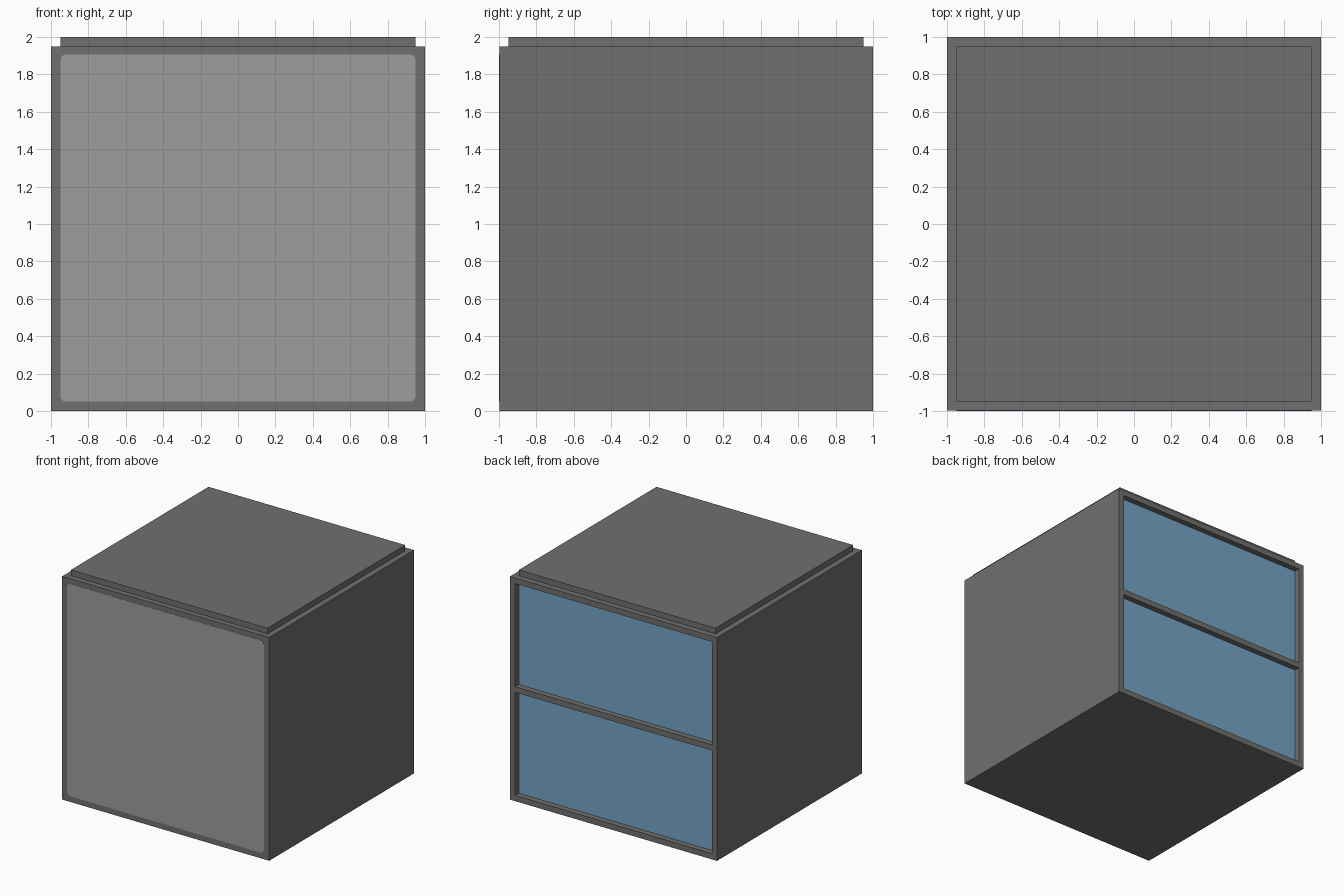
import bpy, bmesh, math
from mathutils import Vector

if "Cube" in bpy.data.objects:
    bpy.data.objects.remove(bpy.data.objects["Cube"], do_unlink=True)


def linear(c):
    c /= 255
    return c / 12.92 if c <= 0.04045 else ((c + 0.055) / 1.055) ** 2.4


def material(name, rgb):
    m = bpy.data.materials.new(name)
    m.use_nodes = True
    col = (*[linear(c) for c in rgb], 1)
    m.diffuse_color = col
    m.node_tree.nodes["Principled BSDF"].inputs["Base Color"].default_value = col
    return m


dark_grey = material("dark_grey", (112, 113, 110))
light_grey = material("light_grey", (157, 157, 157))
blue = material("blue", (118, 165, 198))


def box(name, lo, hi, mats=()):
    """Axis-aligned box between two corners."""
    lo, hi = Vector(lo), Vector(hi)
    bm = bmesh.new()
    bmesh.ops.create_cube(bm, size=1)
    for v in bm.verts:
        v.co = (lo + hi) / 2 + v.co * (hi - lo)
    return finish(name, bm, mats)


def finish(name, bm, mats):
    mesh = bpy.data.meshes.new(name)
    bm.to_mesh(mesh)
    bm.free()
    for m in mats:
        mesh.materials.append(m)
    ob = bpy.data.objects.new(name, mesh)
    bpy.context.collection.objects.link(ob)
    return ob


# Cabinet body, with two shallow recesses cut into the back
FRONT = -0.998
RIM = 0.95
body = box("cabinet_body", (-1, FRONT, 0), (1, 1, 1.95), (dark_grey, blue))
bpy.context.view_layer.objects.active = body
for z in (0.05, 1.0):
    cutter = box("recess_cutter", (-RIM, 0.95, z), (RIM, 1.1, z + 0.9))
    cutter.hide_render = True
    mod = body.modifiers.new("recess", 'BOOLEAN')
    mod.operation, mod.solver, mod.object = 'DIFFERENCE', 'EXACT', cutter
    bpy.ops.object.modifier_apply(modifier=mod.name)
    bpy.data.objects.remove(cutter, do_unlink=True)

# Recess floors are blue, everything else grey
for p in body.data.polygons:
    p.material_index = int(p.normal.y > 0.9 and p.center.y < 0.98)

# Raised lid slab
box("top_slab", (-RIM, -RIM, 1.95), (RIM, RIM, 2.0), (dark_grey,))

# Thin rounded front panel
bm = bmesh.new()
r, steps = 0.03, 5
z_lo, z_hi = 0.05, 1.905
corners = [(RIM - r, z_hi - r), (-RIM + r, z_hi - r),
           (-RIM + r, z_lo + r), (RIM - r, z_lo + r)]
ring = []
for i, (cx, cz) in enumerate(corners):
    for s in range(steps + 1):
        a = math.pi / 2 * (i + s / steps)
        ring.append(bm.verts.new((cx + r * math.cos(a), FRONT, cz + r * math.sin(a))))
face = bm.faces.new(ring)
ext = bmesh.ops.extrude_face_region(bm, geom=[face], use_keep_orig=True)
for v in ext["geom"]:
    if isinstance(v, bmesh.types.BMVert):
        v.co.y = -1.0
bmesh.ops.recalc_face_normals(bm, faces=bm.faces)
finish("front_panel", bm, (light_grey,))
